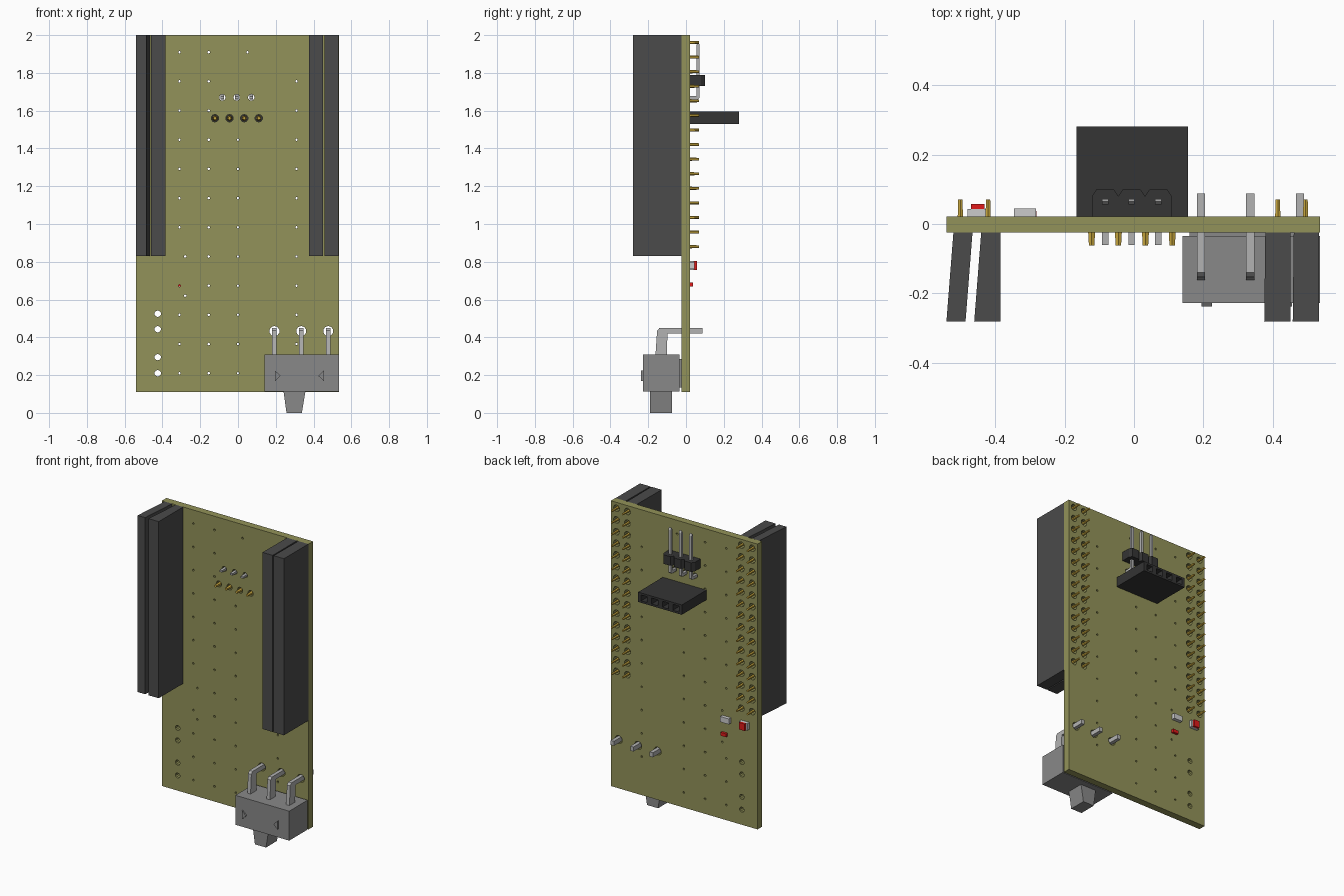
import bpy, bmesh, math
from mathutils import Matrix, Vector

if "Cube" in bpy.data.objects:
    bpy.data.objects.remove(bpy.data.objects["Cube"])


def mat(name, r, g, b):
    m = bpy.data.materials.new(name)
    m.diffuse_color = (r, g, b, 1)
    m.use_nodes = True
    m.node_tree.nodes["Principled BSDF"].inputs["Base Color"].default_value = m.diffuse_color
    return m


OLIVE = mat("olive", 0.29, 0.29, 0.10)
BLACK = mat("black_plastic", 0.035, 0.035, 0.035)
DARK = mat("dark_plastic", 0.07, 0.07, 0.07)
GOLD = mat("gold", 0.60, 0.40, 0.05)
STEEL = mat("steel", 0.45, 0.45, 0.45)
GREY = mat("grey_case", 0.25, 0.25, 0.25)
RED = mat("red", 0.75, 0.01, 0.01)
WHITE = mat("light_grey", 0.6, 0.6, 0.6)


def prism(bm, poly, axis, a, b):
    """Extrude a 2D polygon along an axis from a to b."""
    def put(p, t):
        u, v = p
        return {"x": (t, u, v), "y": (u, t, v), "z": (u, v, t)}[axis]
    lo = [bm.verts.new(put(p, a)) for p in poly]
    hi = [bm.verts.new(put(p, b)) for p in poly]
    n = len(poly)
    bm.faces.new(lo)
    bm.faces.new(hi[::-1])
    for i in range(n):
        j = (i + 1) % n
        bm.faces.new((lo[j], lo[i], hi[i], hi[j]))


def box(bm, x0, x1, y0, y1, z0, z1):
    prism(bm, [(x0, y0), (x1, y0), (x1, y1), (x0, y1)], "z", z0, z1)


def peg(bm, x, z, y0, y1, r0, r1=None, sides=8):
    """Round peg lying along y."""
    m = Matrix.Translation((x, (y0 + y1) / 2, z)) @ Matrix.Rotation(-math.pi / 2, 4, "X")
    bmesh.ops.create_cone(bm, cap_ends=True, segments=sides, radius1=r0,
                          radius2=r0 if r1 is None else r1, depth=y1 - y0, matrix=m)


def finish(bm, name, material):
    bmesh.ops.recalc_face_normals(bm, faces=bm.faces[:])
    me = bpy.data.meshes.new(name)
    bm.to_mesh(me)
    bm.free()
    ob = bpy.data.objects.new(name, me)
    bpy.context.collection.objects.link(ob)
    if material:
        me.materials.append(material)
    return ob


def cut(ob, bm):
    """Subtract the shapes in bm from ob."""
    cutter = finish(bm, "cutter", None)
    cutter.hide_render = True
    mod = ob.modifiers.new("holes", "BOOLEAN")
    mod.operation, mod.solver, mod.object = "DIFFERENCE", "EXACT", cutter
    bpy.context.view_layer.objects.active = ob
    bpy.ops.object.modifier_apply(modifier=mod.name)
    bpy.data.objects.remove(cutter)


# Layout
BACK, FRONT = 0.022, -0.025
strip_cols = [-0.50, -0.42, 0.414, 0.494]
strip_rows = [0.88 + 0.0772 * i for i in range(15)]
angle_x = [-0.083, -0.007, 0.07]
socket_x = [-0.122, -0.045, 0.033, 0.11]
switch_x = [0.193, 0.335, 0.478]

# Circuit board with its drilled holes
bm = bmesh.new()
box(bm, -0.54, 0.535, FRONT, BACK, 0.11, 2.0)
board = finish(bm, "circuit_board", OLIVE)
holes = [(x, z, 0.022) for x in strip_cols for z in strip_rows]
holes += [(x, 1.67, 0.017) for x in angle_x] + [(x, 1.56, 0.02) for x in socket_x]
holes += [(x, 0.433, 0.027) for x in switch_x]
holes += [(-0.425, z, 0.017) for z in (0.525, 0.443, 0.295, 0.21)]
for i in range(12):
    z = 0.21 + 0.1545 * i
    xs = [-0.31, -0.155, 0, 0.31]
    if i == 11:
        xs = [-0.31, -0.155, 0.05]
    elif i == 4:
        xs[0] = -0.28
    elif i == 0:
        xs = [-0.31, -0.155, 0]
    elif i in (9, 10):
        xs.remove(0)
    holes += [(x, z, 0.007) for x in xs]
holes.append((-0.28, 0.62, 0.007))
bm = bmesh.new()
for x, z, r in holes:
    peg(bm, x, z, -0.1, 0.1, r, sides=6 if r < 0.01 else 10)
cut(board, bm)

# Long socket strips on the front, two per side, slightly skewed on the left
strips = {
    "left_outer_strip": (-0.54, -0.485, -0.465, -0.52),
    "left_inner_strip": (-0.46, -0.385, -0.385, -0.44),
    "right_inner_strip": (0.375, 0.45, 0.45, 0.378),
    "right_outer_strip": (0.457, 0.533, 0.533, 0.46),
}
for name, (a, b, c, d) in strips.items():
    bm = bmesh.new()
    prism(bm, [(a, -0.28), (b, -0.28), (c, FRONT), (d, FRONT)], "z", 0.83, 2.0)
    finish(bm, name, DARK)

# Gold strip pins poking out of the back
bm = bmesh.new()
for x in strip_cols:
    for z in strip_rows:
        peg(bm, x, z, -0.04, 0.07, 0.011, 0.007, 6)
finish(bm, "strip_pins", GOLD)

# Four-way socket on the back
bm = bmesh.new()
box(bm, -0.165, 0.155, BACK, 0.28, 1.53, 1.595)
socket = finish(bm, "rear_socket", BLACK)
bm = bmesh.new()
for x in socket_x:
    box(bm, x - 0.022, x + 0.022, 0.12, 0.3, 1.543, 1.582)
cut(socket, bm)
bm = bmesh.new()
for x in socket_x:
    peg(bm, x, 1.56, -0.062, 0.03, 0.009, 0.015, 6)
finish(bm, "rear_socket_pins", GOLD)

# Three-way right-angle header: notched body and bent pins
bm = bmesh.new()
for x in angle_x:
    h = 0.0385
    prism(bm, [(x - h, BACK), (x + h, BACK), (x + h, 0.08), (x + 0.025, 0.1),
               (x - 0.025, 0.1), (x - h, 0.08)], "z", 1.73, 1.79)
finish(bm, "angle_header_body", BLACK)
bm = bmesh.new()
for x in angle_x:
    prism(bm, [(-0.06, 1.662), (0.06, 1.658), (0.072, 1.668), (0.072, 1.95), (0.065, 1.965),
               (0.056, 1.95), (0.056, 1.678), (-0.06, 1.674)], "x", x - 0.009, x + 0.009)
finish(bm, "angle_header_pins", STEEL)

# Slide switch: case, crimp tabs, tapered knob, bent legs
bm = bmesh.new()
box(bm, 0.14, 0.535, -0.228, -0.035, 0.113, 0.308)
for x, d in ((0.195, 0.03), (0.455, -0.03)):
    prism(bm, [(x, 0.225), (x, 0.168), (x + d, 0.196)], "y", -0.237, -0.225)
box(bm, 0.16, 0.515, -0.036, FRONT, 0.135, 0.285)
finish(bm, "switch_case", GREY)
bm = bmesh.new()
prism(bm, [(0.257, 0.003), (0.338, 0.003), (0.358, 0.12), (0.24, 0.12)], "y", -0.19, -0.075)
for v in bm.verts:
    if v.co.z < 0.01:
        v.co.z = 0.0
finish(bm, "switch_knob", GREY)
bm = bmesh.new()
for x in switch_x:
    prism(bm, [(-0.162, 0.30), (-0.102, 0.30), (-0.098, 0.42), (0.088, 0.42),
               (0.088, 0.45), (-0.14, 0.45), (-0.153, 0.435)], "x", x - 0.012, x + 0.012)
finish(bm, "switch_legs", STEEL)

# Small surface parts on the back
parts = [
    ("lamp_base", WHITE, (-0.48, -0.42, BACK, 0.043, 0.757, 0.803)),
    ("lamp_lens", RED, (-0.47, -0.43, 0.043, 0.058, 0.757, 0.803)),
    ("resistor", WHITE, (-0.345, -0.282, BACK, 0.045, 0.762, 0.798)),
    ("small_lamp", RED, (-0.32, -0.28, BACK, 0.038, 0.668, 0.69)),
]
for name, material, bounds in parts:
    bm = bmesh.new()
    box(bm, *bounds)
    finish(bm, name, material)
